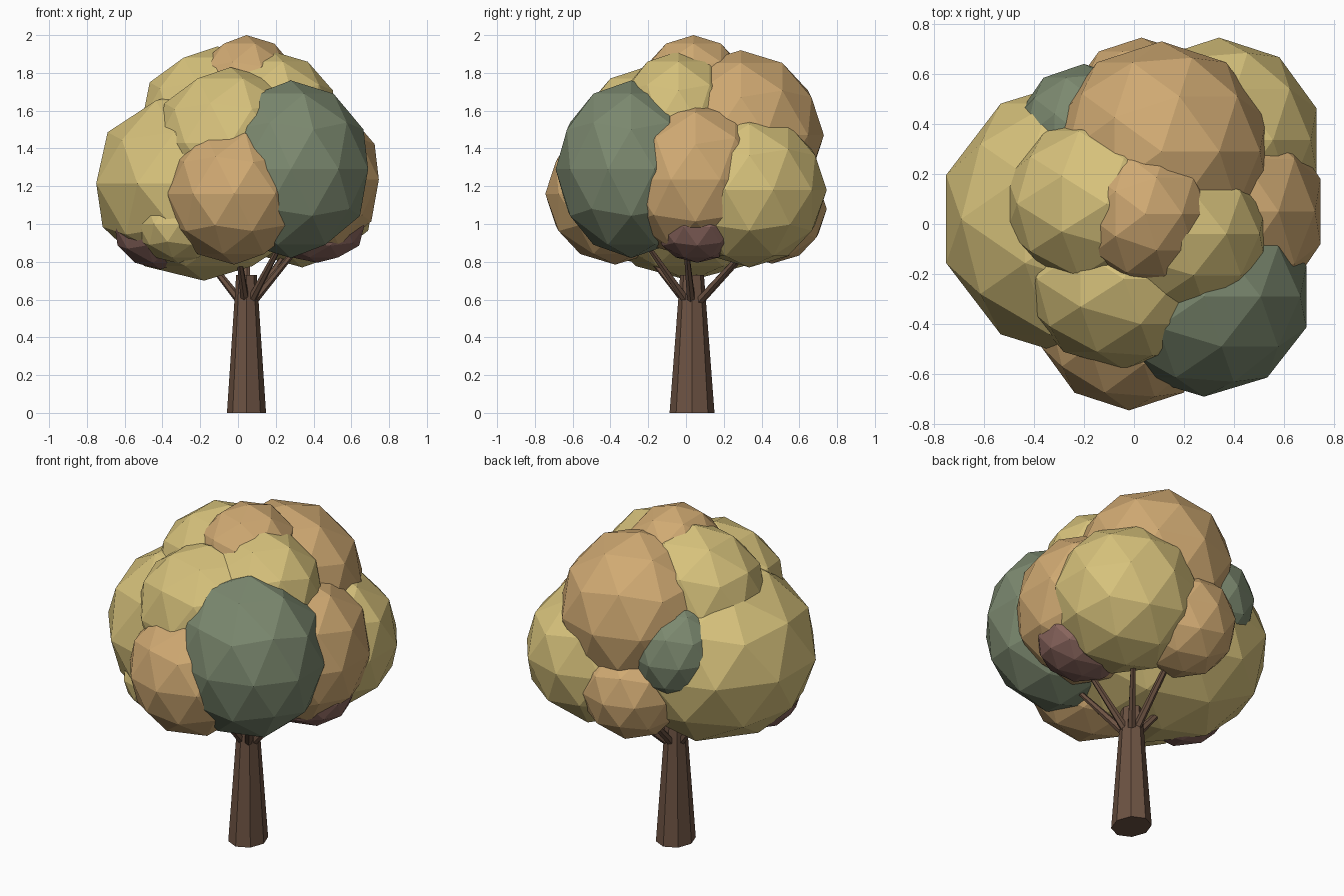
import bpy
from mathutils import Vector

if "Cube" in bpy.data.objects:
    bpy.data.objects.remove(bpy.data.objects["Cube"])


def material(name, rgb):
    m = bpy.data.materials.new(name)
    m.diffuse_color = (*rgb, 1)
    m.use_nodes = True
    m.node_tree.nodes["Principled BSDF"].inputs["Base Color"].default_value = m.diffuse_color
    return m


YELLOW = material("yellow_leaf", (0.68, 0.54, 0.20))
ORANGE = material("orange_leaf", (0.63, 0.40, 0.17))
GREEN = material("green_leaf", (0.20, 0.25, 0.16))
PURPLE = material("purple_leaf", (0.25, 0.13, 0.11))
BARK = material("bark", (0.15, 0.085, 0.055))


def clump(name, mat, centre, radii):
    """Low-poly leaf clump: an 80-face icosphere stretched to its radii."""
    bpy.ops.mesh.primitive_ico_sphere_add(subdivisions=2, radius=1, location=centre)
    ob = bpy.context.object
    ob.name = name
    ob.scale = radii
    ob.data.materials.append(mat)


def limb(name, start, end, r1, r2, sides):
    """Tapered straight limb between two points."""
    a, b = Vector(start), Vector(end)
    bpy.ops.mesh.primitive_cone_add(vertices=sides, radius1=r1, radius2=r2,
                                    depth=(b - a).length, location=(a + b) / 2)
    ob = bpy.context.object
    ob.name = name
    ob.rotation_euler = (b - a).to_track_quat('Z', 'Y').to_euler()
    ob.data.materials.append(BARK)


# Trunk, slightly narrower across x
bpy.ops.mesh.primitive_cone_add(vertices=8, radius1=0.119, radius2=0.063,
                                depth=0.73, location=(0.045, 0.032, 0.365))
trunk = bpy.context.object
trunk.name = "trunk"
trunk.scale.x = 0.87
trunk.data.materials.append(BARK)

# Branches fanning out from the trunk top into the crown
fork = Vector((0.045, 0.032, 0.55))
for i, tip in enumerate([(-0.20, 0.08, 0.86), (0.32, 0.00, 0.88), (0.00, -0.22, 0.86),
                         (0.28, 0.33, 0.88), (0.05, 0.38, 0.92), (0.22, -0.20, 0.88)]):
    limb(f"branch_{i + 1}", fork, tip, 0.025, 0.014, 6)

# Leaf clumps of the crown
clump("leaves_left", YELLOW, (-0.18, 0.02, 1.215), (0.60, 0.57, 0.515))
clump("leaves_front_left", YELLOW, (-0.04, -0.22, 1.43), (0.41, 0.36, 0.40))
clump("leaves_upper_left", YELLOW, (-0.11, 0.08, 1.54), (0.42, 0.36, 0.40))
clump("leaves_upper_right", YELLOW, (0.18, -0.04, 1.54), (0.36, 0.33, 0.375))
clump("leaves_back_right", YELLOW, (0.34, 0.335, 1.18), (0.41, 0.41, 0.41))
clump("leaves_low_left", YELLOW, (-0.31, -0.25, 1.00), (0.23, 0.24, 0.21))
clump("leaves_top", ORANGE, (0.045, 0.04, 1.70), (0.28, 0.29, 0.30))
clump("leaves_back", ORANGE, (0.11, 0.29, 1.47), (0.44, 0.44, 0.45))
clump("leaves_right", ORANGE, (0.37, 0.05, 1.235), (0.395, 0.42, 0.42))
clump("leaves_front", ORANGE, (-0.02, -0.375, 1.16), (0.37, 0.37, 0.375))
clump("leaves_low_back", ORANGE, (0.03, 0.455, 1.08), (0.29, 0.29, 0.29))
clump("leaves_front_right", GREEN, (0.28, -0.29, 1.29), (0.43, 0.40, 0.47))
clump("leaves_back_left", GREEN, (-0.20, 0.35, 1.33), (0.275, 0.29, 0.29))
clump("leaves_under_left", PURPLE, (-0.41, -0.08, 0.99), (0.255, 0.25, 0.23))
clump("leaves_under_right", PURPLE, (0.42, 0.06, 0.985), (0.26, 0.23, 0.19))
